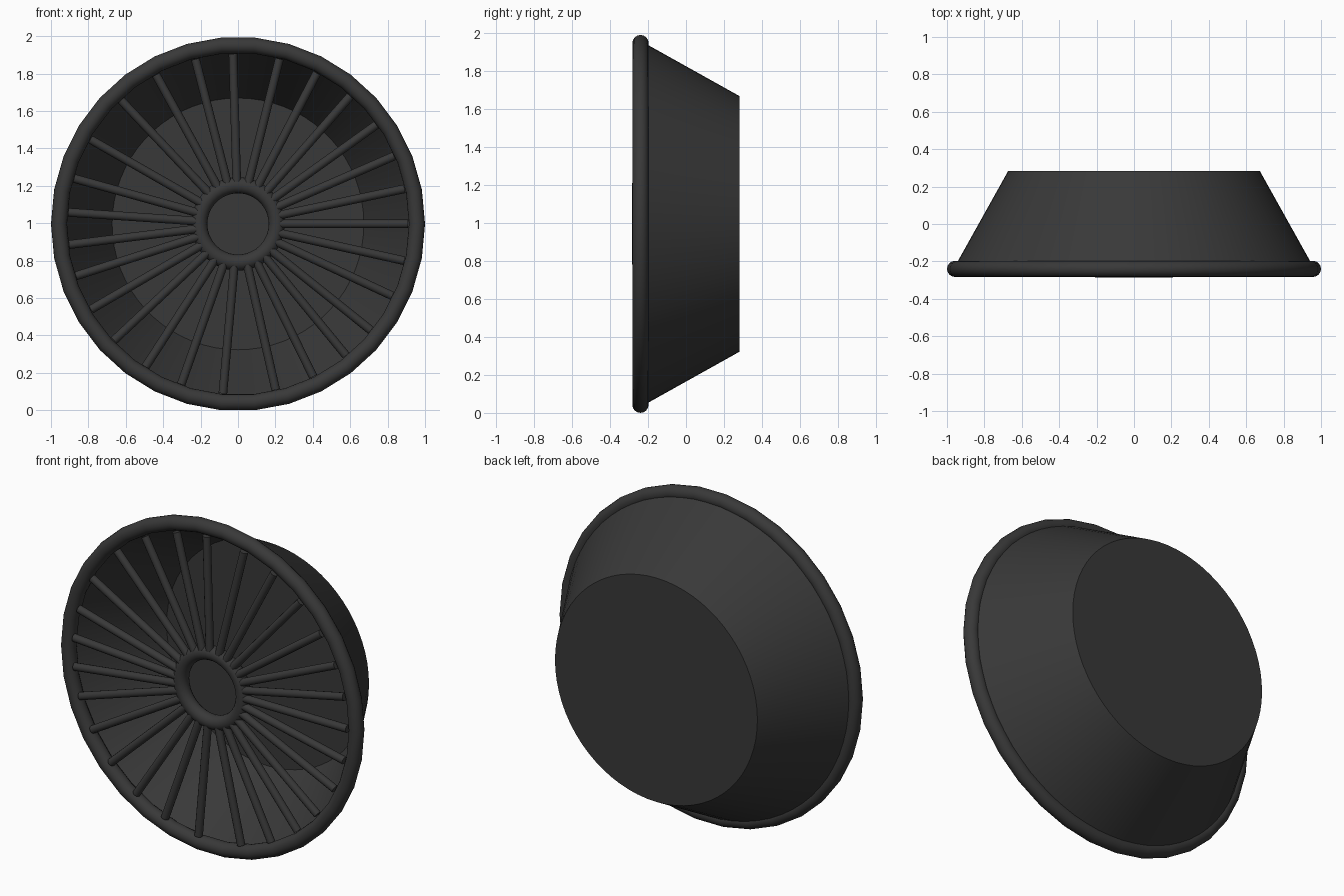
import bpy, bmesh, math
from mathutils import Vector

if "Cube" in bpy.data.objects:
    bpy.data.objects.remove(bpy.data.objects["Cube"])

CZ = 0.996          # height of the wheel axis
dark = bpy.data.materials.new("dark_grey")
dark.diffuse_color = (0.04, 0.04, 0.04, 1)
dark.use_nodes = True
dark.node_tree.nodes["Principled BSDF"].inputs["Base Color"].default_value = dark.diffuse_color


def finish(name, bm, angle):
    bmesh.ops.recalc_face_normals(bm, faces=bm.faces)
    me = bpy.data.meshes.new(name)
    bm.to_mesh(me)
    bm.free()
    me.materials.append(dark)
    ob = bpy.data.objects.new(name, me)
    bpy.context.collection.objects.link(ob)
    bpy.ops.object.select_all(action='DESELECT')
    ob.select_set(True)
    bpy.context.view_layer.objects.active = ob
    bpy.ops.object.shade_smooth_by_angle(angle=math.radians(angle))
    return ob


def circle(bm, radius, y, n):
    return [bm.verts.new((radius * math.cos(2 * math.pi * i / n), y,
                          CZ + radius * math.sin(2 * math.pi * i / n))) for i in range(n)]


def bridge(bm, a, b):
    n = len(a)
    for i in range(n):
        bm.faces.new((a[i], a[(i + 1) % n], b[(i + 1) % n], b[i]))


def ring(name, major, minor, y, n=34, sides=16):
    bm = bmesh.new()
    loops = []
    for k in range(sides):
        t = 2 * math.pi * k / sides
        loops.append(circle(bm, major + minor * math.cos(t), y + minor * math.sin(t), n))
    for k in range(sides):
        bridge(bm, loops[k], loops[(k + 1) % sides])
    return finish(name, bm, 40)


# outer rim and hub ring
ring("outer_rim", 0.957, 0.043, -0.24)
ring("hub_ring", 0.207, 0.043, -0.242)

# tapered bowl, open at the front and closed at the back
bm = bmesh.new()
front = circle(bm, 0.965, -0.24, 68)
back = circle(bm, 0.673, 0.283, 68)
bridge(bm, front, back)
bm.faces.new(back)
finish("bowl", bm, 30)

# hand-placed spokes with slightly uneven spacing
angles = [0, 11.9, 23.5, 35.6, 48.7, 62.4, 75.9, 91.7, 104.5, 118.8, 133.4, 150.2, 164.5, 176.1,
          187, 197.8, 210.2, 223.2, 237.1, 250.5, 264.9, 282.8, 296.2, 309.4, 321.3, 335, 347.5]
bm = bmesh.new()
for a in angles:
    d = Vector((math.cos(math.radians(a)), 0, math.sin(math.radians(a))))
    side = Vector((-d.z, 0, d.x))
    ends = []
    for r in (0.22, 0.91):
        c = Vector((0, -0.258, CZ)) + d * r
        ends.append([bm.verts.new(c + 0.023 * (side * math.cos(t) + Vector((0, 1, 0)) * math.sin(t)))
                     for t in (2 * math.pi * i / 12 for i in range(12))])
    bridge(bm, *ends)
    for e in ends:
        bm.faces.new(e)
finish("spokes", bm, 40)
